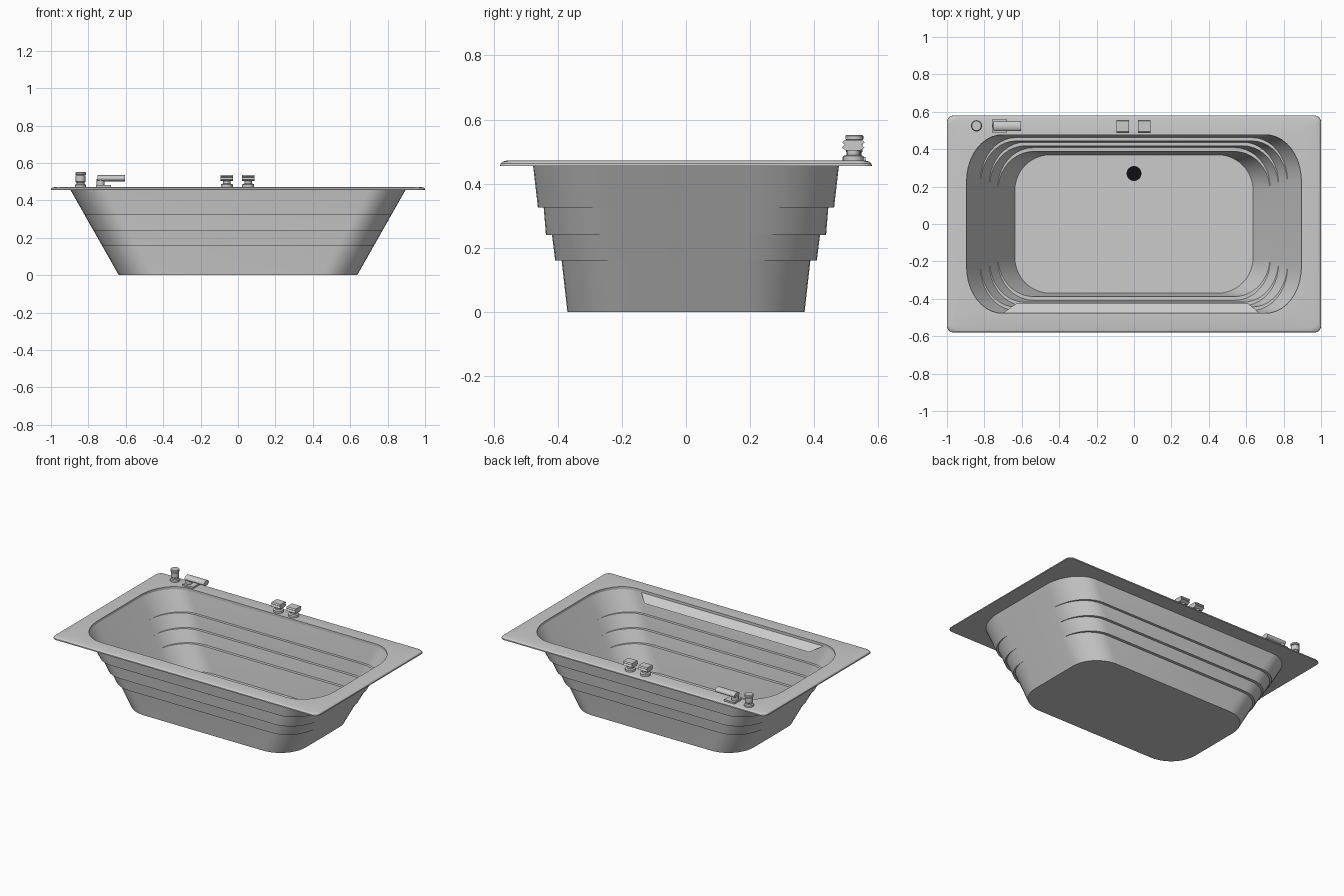
import bpy, bmesh
from math import cos, sin, pi, radians

if "Cube" in bpy.data.objects:
    bpy.data.objects.remove(bpy.data.objects["Cube"])


def finish(name, bm, smooth=True):
    bmesh.ops.recalc_face_normals(bm, faces=bm.faces[:])
    me = bpy.data.meshes.new(name)
    bm.to_mesh(me)
    bm.free()
    ob = bpy.data.objects.new(name, me)
    bpy.context.collection.objects.link(ob)
    if smooth:
        bpy.ops.object.select_all(action='DESELECT')
        ob.select_set(True)
        bpy.context.view_layer.objects.active = ob
        bpy.ops.object.shade_smooth_by_angle(angle=radians(30))
    return ob


def ring(bm, hx, hy, z, rx, ry, seg=10):
    """Rounded rectangle with elliptical corners."""
    out = []
    for sx, sy, start in ((1, 1, 0), (-1, 1, 1), (-1, -1, 2), (1, -1, 3)):
        for i in range(seg + 1):
            a = (start + i / seg) * pi / 2
            out.append(bm.verts.new((sx * (hx - rx) + rx * cos(a),
                                     sy * (hy - ry) + ry * sin(a), z)))
    return out


def bridge(bm, a, b):
    n = len(a)
    for i in range(n):
        j = (i + 1) % n
        bm.faces.new((a[i], a[j], b[j], b[i]))


TOP = 0.455

# Basin: sloping ends, long sides stepped outwards
steps = [(0, .37), (.16, .388), (.16, .408), (.24, .418), (.24, .437),
         (.325, .444), (.325, .462), (TOP, .477)]
bm = bmesh.new()
rings = []
for z, hy in steps:
    t = z / TOP
    rings.append(ring(bm, .637 + .258 * t, hy, z, .19, .19 + .06 * t))
for a, b in zip(rings, rings[1:]):
    bridge(bm, a, b)
bm.faces.new(rings[0])
bmesh.ops.remove_doubles(bm, verts=bm.verts[:], dist=1e-5)
finish("basin", bm)

# Rim slab with rounded outer edge
bm = bmesh.new()
rings = [ring(bm, .895, .477, TOP, .19, .25),
         ring(bm, .895, .477, .472, .19, .25)]
for inset, z in ((.022, .472), (.008, .469), (.001, .462), (0, TOP)):
    rings.append(ring(bm, 1 - inset, .58 - inset, z, .035, .035))
for i, r in enumerate(rings):
    bridge(bm, r, rings[(i + 1) % len(rings)])
finish("rim", bm)

# Slanted ledge under the front rim
bm = bmesh.new()
bm.faces.new([bm.verts.new(p) for p in
              ((-.70, -.476, .455), (.67, -.476, .455),
               (.61, -.425, .415), (-.63, -.425, .415))])
finish("front_ledge", bm, False)

# Drain
bm = bmesh.new()
bmesh.ops.create_cone(bm, cap_ends=True, segments=32, radius1=.04, radius2=.04, depth=.003)
bmesh.ops.translate(bm, verts=bm.verts[:], vec=(0, .27, .0025))
drain = finish("drain", bm)
black = bpy.data.materials.new("black")
black.diffuse_color = (.005, .005, .006, 1)
black.use_nodes = True
black.node_tree.nodes["Principled BSDF"].inputs["Base Color"].default_value = black.diffuse_color
drain.data.materials.append(black)


def lathe(name, x, y, profile, seg=24):
    """Closed turned part from (radius, z) pairs."""
    bm = bmesh.new()
    rs = [[bm.verts.new((x + r * cos(2 * pi * i / seg), y + r * sin(2 * pi * i / seg), z))
           for i in range(seg)] for r, z in profile]
    for a, b in zip(rs, rs[1:]):
        bridge(bm, a, b)
    bm.faces.new(rs[0])
    bm.faces.new(rs[-1])
    return finish(name, bm)


def bar(name, x0, x1, outline):
    """Prism along x from a (y, z) outline."""
    bm = bmesh.new()
    a, b = ([bm.verts.new((x, y, z)) for y, z in outline] for x in (x0, x1))
    bridge(bm, a, b)
    bm.faces.new(a)
    bm.faces.new(b)
    return finish(name, bm)


# Hand shower
lathe("hand_shower", -.842, .525,
      [(.030, .471), (.030, .483), (.022, .487), (.022, .496), (.026, .50),
       (.026, .532), (.022, .535), (.028, .538), (.028, .548), (.025, .551)])

# Spout: flat base, neck and round bar
bar("spout_base", -.758, -.68, [(.488, .471), (.56, .471), (.56, .483), (.488, .483)])
lathe("spout_neck", -.735, .523, [(.022, .48), (.022, .515)])
bar("spout", -.75, -.604,
    [(.523 + .027 * cos(i * pi / 10), .518 + .017 * sin(i * pi / 10)) for i in range(20)])

# Pair of tap handles
for side, x in (("left", -.06), ("right", .054)):
    lathe(side + "_tap_neck", x, .522,
          [(.032, .471), (.032, .486), (.02, .49), (.02, .51)])
    bar(side + "_tap_handle", x - .033, x + .033,
        [(.50, .503), (.542, .503), (.557, .512), (.548, .522), (.557, .528),
         (.55, .536), (.495, .536), (.487, .528), (.496, .522), (.486, .512)])
